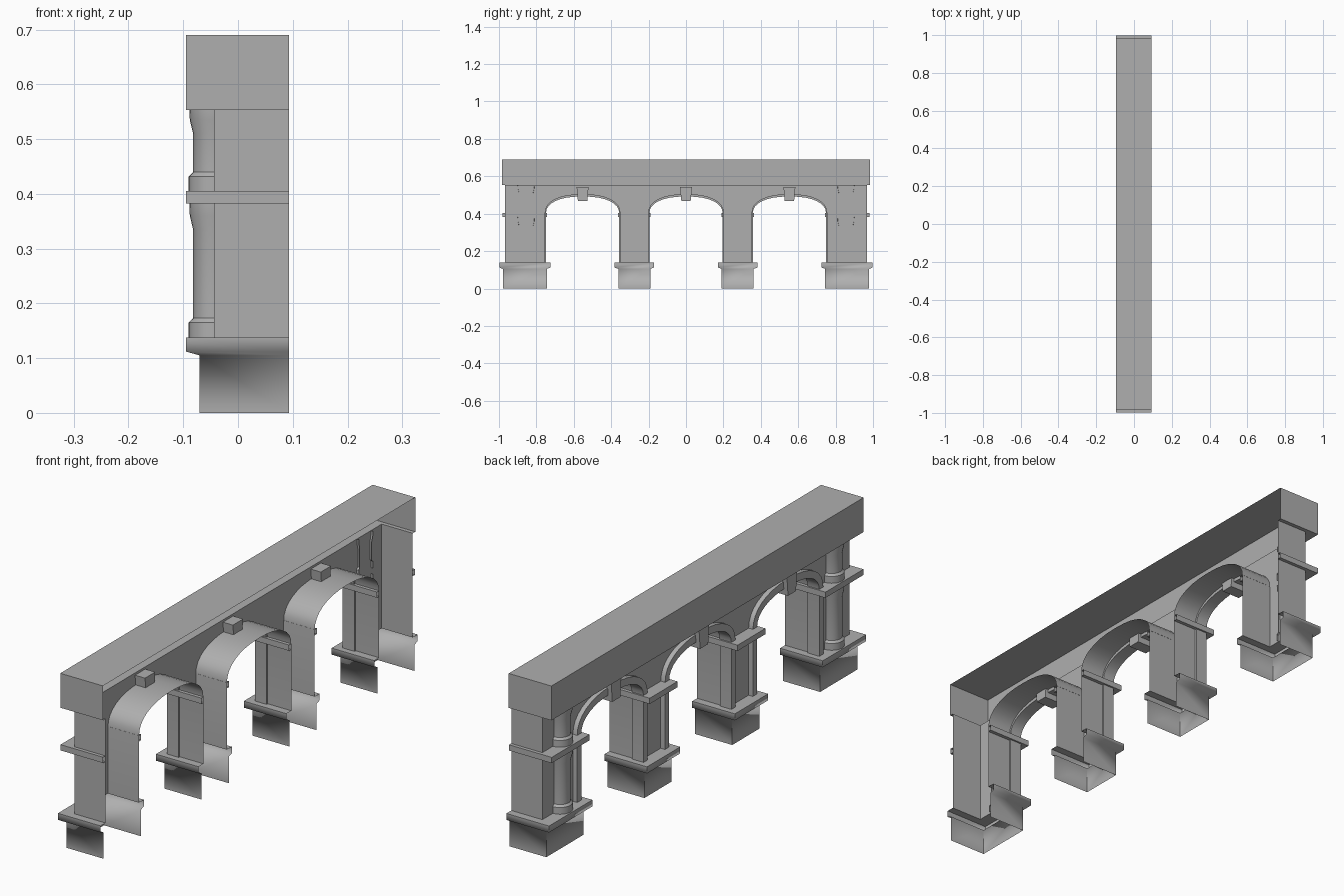
import bpy, bmesh, math

if "Cube" in bpy.data.objects:
    bpy.data.objects.remove(bpy.data.objects["Cube"])

BACK, WALL = 0.093, -0.044       # open rear plane and front wall plane
ARCHES = (-0.553, 0.0, 0.553)    # arch centres along y
PIERS = ((-0.967, -0.756), (-0.35, -0.203), (0.203, 0.35), (0.756, 0.967))
SPRING, LEDGE, BEAM = 0.40, 0.138, 0.553

stone = bpy.data.materials.new("stone")
stone.diffuse_color = (0.43, 0.43, 0.43, 1)
stone.use_nodes = True
stone.node_tree.nodes["Principled BSDF"].inputs["Base Color"].default_value = stone.diffuse_color


def finish(name, bm, smooth=0):
    """Make an object; smooth is the angle in degrees, 0 for flat."""
    bmesh.ops.recalc_face_normals(bm, faces=bm.faces)
    me = bpy.data.meshes.new(name)
    bm.to_mesh(me)
    bm.free()
    me.materials.append(stone)
    ob = bpy.data.objects.new(name, me)
    bpy.context.collection.objects.link(ob)
    if smooth:
        bpy.ops.object.select_all(action='DESELECT')
        ob.select_set(True)
        bpy.context.view_layer.objects.active = ob
        bpy.ops.object.shade_smooth_by_angle(angle=math.radians(smooth))
    return ob


def skin(bm, rows):
    """Quads between successive rows of points."""
    vs = [[bm.verts.new(p) for p in r] for r in rows]
    for a, b in zip(vs, vs[1:]):
        for j in range(len(a) - 1):
            bm.faces.new((a[j], a[j + 1], b[j + 1], b[j]))
    return vs


def u_shell(name, y0, y1, xf, profile, cap=False, smooth=0):
    """Sweep (x offset, y offset, z) round three sides, open at the rear."""
    bm = bmesh.new()
    rows = [[(BACK, y0 - oy, z), (xf - ox, y0 - oy, z),
             (xf - ox, y1 + oy, z), (BACK, y1 + oy, z)] for ox, oy, z in profile]
    vs = skin(bm, rows)
    if cap:
        bm.faces.new(vs[-1])
    return finish(name, bm, smooth)


def arch_line(cy, half, rise, n=16, power=2.3):
    """Jamb, flattened arch and jamb as (y, z) points."""
    pts = [(cy - half, LEDGE)]
    for i in range(n + 1):
        t = math.pi * (1 - i / n)
        c, s = math.cos(t), max(math.sin(t), 0)
        y = math.copysign(abs(c) ** (2 / power), c) * half
        pts.append((cy + y, SPRING + rise * s ** (2 / power)))
    return pts + [(cy + half, LEDGE)]


# Front wall: pier strips, then spandrels above each arch
bm = bmesh.new()
for y0, y1 in PIERS:
    skin(bm, [[(WALL, y, z) for y in (y0, y1)] for z in (LEDGE, BEAM)])
for c in ARCHES:
    curve = arch_line(c, 0.203, 0.105)[1:-1]
    skin(bm, [[(WALL, y, z) for y, z in curve], [(WALL, y, BEAM) for y, z in curve]])
bmesh.ops.remove_doubles(bm, verts=bm.verts, dist=0.0005)
finish("front_wall", bm)

# Outer end walls
for s in (-1, 1):
    bm = bmesh.new()
    skin(bm, [[(x, s * 0.967, z) for x in (WALL, BACK)] for z in (LEDGE, BEAM)])
    finish("end_wall", bm)

for c in ARCHES:
    lining, inner, outer = (arch_line(c, h, r) for h, r in
                            ((0.203, 0.105), (0.196, 0.092), (0.222, 0.122)))
    # Arch lining running to the open rear
    bm = bmesh.new()
    skin(bm, [[(x, y, z) for y, z in lining] for x in (WALL, BACK)])
    finish("arch_lining", bm, 32)
    # Raised arch frame, stepped off the lining and lapping onto the wall
    bm = bmesh.new()
    skin(bm, [[(x, y, z) for y, z in line] for line, x in
              ((lining, -0.012), (inner, -0.012), (inner, -0.063),
               (outer, -0.063), (outer, WALL))])
    finish("arch_frame", bm, 32)
    # Tapered keystone
    bm = bmesh.new()
    bmesh.ops.create_cube(bm, size=1)
    for v in bm.verts:
        w = 0.032 if v.co.z > 0 else 0.025
        v.co = (-0.04 + v.co.x * 0.08, c + math.copysign(w, v.co.y), 0.506 + v.co.z * 0.076)
    finish("keystone", bm)

# Pier bases and impost bands
for y0, y1 in PIERS:
    u_shell("pier_base", y0, y1, -0.07,
            [(0, 0.012, 0), (0, 0.012, 0.105),
             (0.025, 0.031, 0.112), (0.025, 0.031, LEDGE), (-0.026, 0, LEDGE)], smooth=78)
    u_shell("impost_band", y0, y1, WALL,
            [(0, 0, 0.382), (0.051, 0.014, 0.382), (0.051, 0.014, 0.405), (0, 0, 0.405)])

# Two tiers of half columns on the end piers
TIERS = (((0.046, 0.138), (0.046, 0.165), (0.038, 0.173), (0.038, 0.335),
          (0.044, 0.36), (0.045, 0.382)),
         ((0.046, 0.405), (0.046, 0.432), (0.038, 0.44), (0.038, 0.51),
          (0.044, 0.535), (0.045, BEAM)))
for s in (-1, 1):
    for tier, prof in zip(("lower", "upper"), TIERS):
        bm = bmesh.new()
        arc = [math.radians(78 + 204 * i / 14) for i in range(15)]
        skin(bm, [[(WALL + r * math.cos(a), s * 0.855 + r * math.sin(a), z) for a in arc]
                  for r, z in prof])
        finish(tier + "_half_column", bm, 32)

# Top beam, open at the rear
u_shell("top_beam", -0.983, 0.983, -0.095,
        [(-0.051, -0.016, BEAM), (0, 0, BEAM), (0, 0, 0.69)], cap=True)
